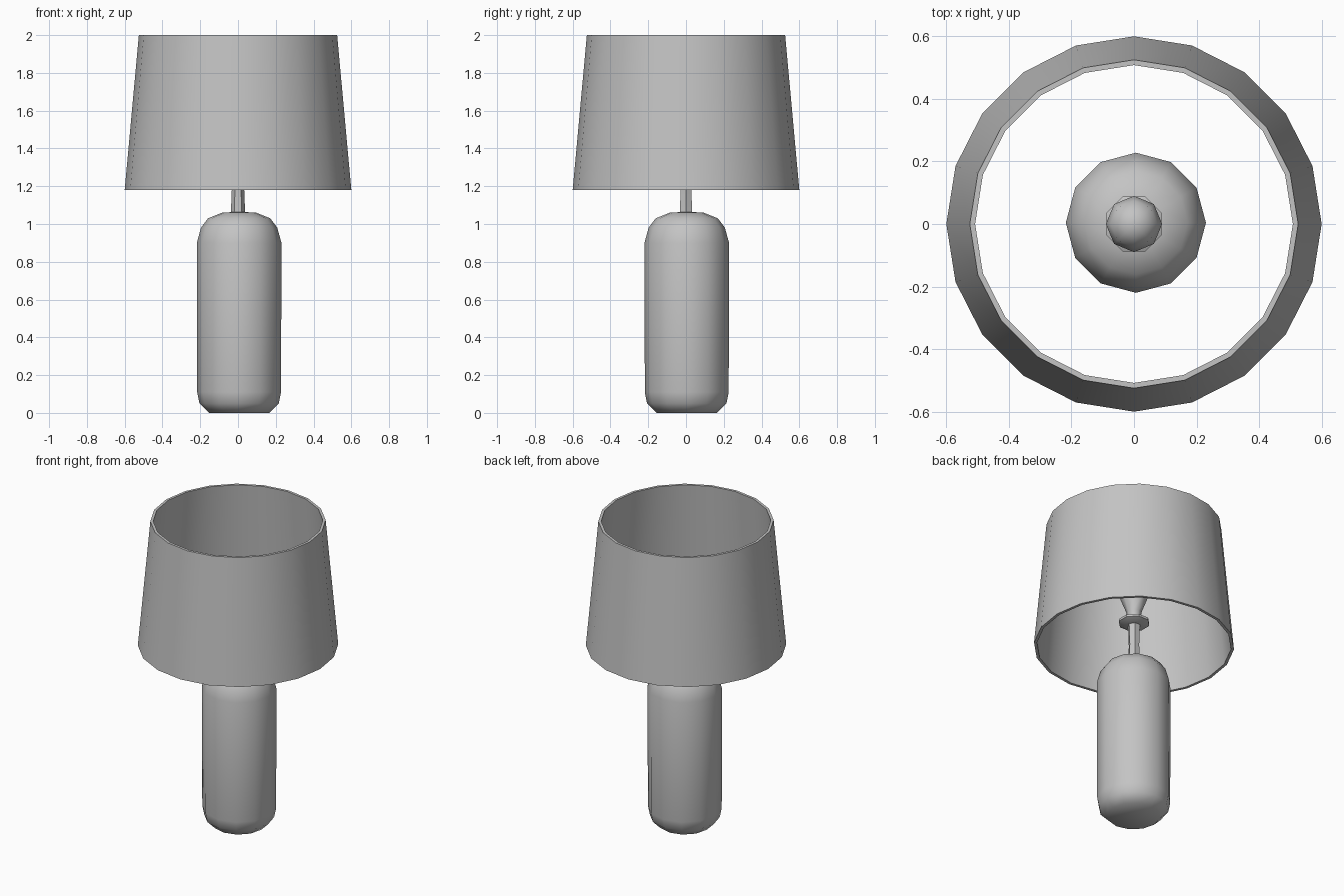
import bpy, math

if "Cube" in bpy.data.objects:
    bpy.data.objects.remove(bpy.data.objects["Cube"])

grey = bpy.data.materials.new("plain_grey")
grey.diffuse_color = (0.55, 0.55, 0.55, 1)
grey.use_nodes = True
grey.node_tree.nodes["Principled BSDF"].inputs["Base Color"].default_value = grey.diffuse_color


def lathe(name, profile, sides, centre=(0, 0), turn=0.0, closed=False, angle=40):
    """Spin a (radius, height) profile around z; radius 0 makes a pole."""
    verts, rings, faces = [], [], []
    for r, z in profile:
        n = 1 if r == 0 else sides
        rings.append([len(verts) + i for i in range(n)])
        for i in range(n):
            a = turn + 2 * math.pi * i / sides
            verts.append((centre[0] + r * math.cos(a), centre[1] + r * math.sin(a), z))
    pairs = list(zip(rings, rings[1:]))
    if closed:
        pairs.append((rings[-1], rings[0]))
    for lo, hi in pairs:
        for i in range(sides):
            j = (i + 1) % sides
            if len(lo) == 1:
                faces.append((lo[0], hi[j], hi[i]))
            elif len(hi) == 1:
                faces.append((lo[i], lo[j], hi[0]))
            else:
                faces.append((lo[i], lo[j], hi[j], hi[i]))
    me = bpy.data.meshes.new(name)
    me.from_pydata(verts, [], faces)
    me.materials.append(grey)
    ob = bpy.data.objects.new(name, me)
    bpy.context.collection.objects.link(ob)
    bpy.ops.object.select_all(action='DESELECT')
    ob.select_set(True)
    bpy.context.view_layer.objects.active = ob
    bpy.ops.object.shade_smooth_by_angle(angle=math.radians(angle))
    return ob


# Tapered open shade with a thin wall
lathe("lamp_shade", [(0.6, 1.18), (0.525, 2.0), (0.508, 2.0), (0.582, 1.18)],
      20, closed=True)

# Rounded cylindrical body
lathe("lamp_body", [(0, 0), (0.16, 0), (0.21, 0.05), (0.222, 0.11), (0.224, 0.9),
                    (0.202, 0.98), (0.165, 1.03), (0.09, 1.06), (0, 1.065)],
      12, centre=(0.006, 0.004), angle=60)

# Stem between body and socket
lathe("stem", [(0, 1.05), (0.038, 1.05), (0.033, 1.18), (0.038, 1.33), (0, 1.33)], 6)

# Socket collar
lathe("socket", [(0, 1.32), (0.06, 1.32), (0.095, 1.335), (0.095, 1.35),
                 (0.045, 1.375), (0, 1.375)], 8, turn=math.pi / 8)

# Light bulb widening upwards from its neck
lathe("bulb", [(0, 1.36), (0.04, 1.36), (0.045, 1.41), (0.08, 1.5), (0.09, 1.56),
               (0.075, 1.62), (0.04, 1.65), (0, 1.66)], 8, angle=60)
